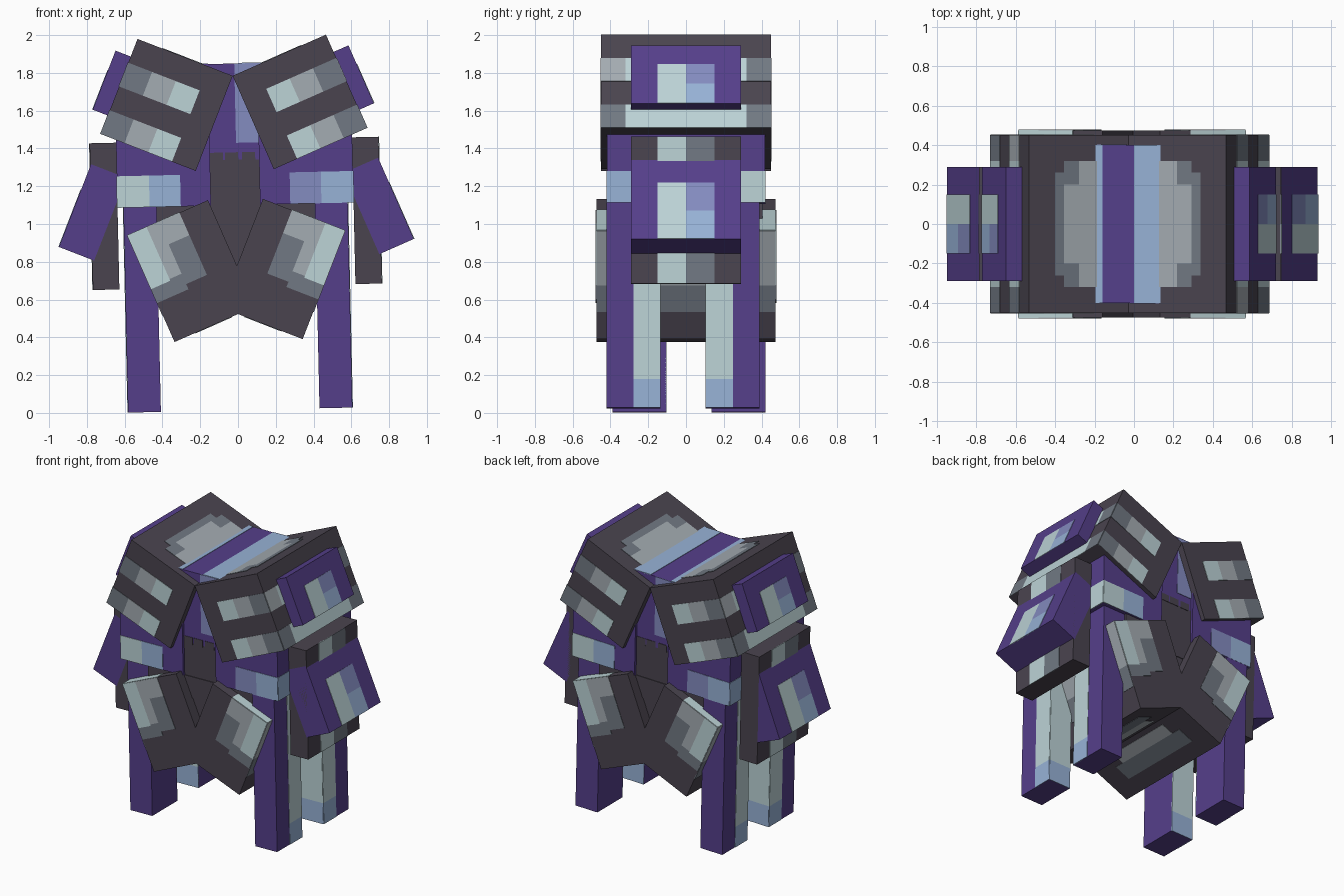
import bpy
import bmesh
from math import radians
from mathutils import Matrix, Vector

if "Cube" in bpy.data.objects:
    bpy.data.objects.remove(bpy.data.objects["Cube"])


def material(name, r, g, b):
    m = bpy.data.materials.new(name)
    lin = [(c / 255 / 12.92) if c < 11 else ((c / 255 + 0.055) / 1.055) ** 2.4 for c in (r, g, b)]
    m.use_nodes = True
    bsdf = next(n for n in m.node_tree.nodes if n.type == "BSDF_PRINCIPLED")
    bsdf.inputs["Base Color"].default_value = (*lin, 1)
    m.diffuse_color = (*lin, 1)
    return m


purple = material("purple", 85, 63, 138)
dark = material("dark_slate", 74, 68, 79)
mid = material("mid_slate", 113, 121, 131)
light = material("light_grey", 164, 172, 178)
pale = material("pale_teal", 188, 211, 214)
blue = material("light_blue", 151, 178, 214)
peri = material("periwinkle", 132, 140, 192)

# The whole body leans very slightly sideways
LEAN = Matrix.Translation((0.012, 0, 0)) @ Matrix.Rotation(radians(-1.3), 4, "Y")
FLAT = Matrix.Identity(4)
SIDES = {"left": FLAT, "right": Matrix.Rotation(radians(180), 4, "Z")}
BOTH = ("left", "right")


def frame(x, z, angle):
    return Matrix.Translation((x, 0, z)) @ Matrix.Rotation(radians(angle), 4, "Y")


def box(name, x, y, z, mat, at=FLAT, sides=BOTH):
    """Box from three ranges, repeated half a turn around for the other side."""
    mesh = bpy.data.meshes.new(name)
    bm = bmesh.new()
    bmesh.ops.create_cube(bm, size=1)
    for v in bm.verts:
        v.co = Vector(r[0] + (c + 0.5) * (r[1] - r[0]) for r, c in zip((x, y, z), v.co))
    bm.to_mesh(mesh)
    bm.free()
    mesh.materials.append(mat)
    for side in sides:
        label = name if len(sides) == 1 else side + "_" + name
        ob = bpy.data.objects.new(label, mesh)
        bpy.context.collection.objects.link(ob)
        ob.matrix_world = LEAN @ SIDES[side] @ at


def paint(name, axis, level, a, b, mat, at=FLAT, sides=BOTH):
    """Thin plate on the plane axis = level; a and b are the other two ranges."""
    ranges = [a, b]
    ranges.insert("xyz".index(axis), (level - 0.003, level + 0.003))
    box(name, *ranges, mat, at, sides)


# Core of the body
ONE = ("left",)
box("core_upper", (-0.17, 0.17), (-0.4, 0.4), (1.34, 1.85), purple, sides=ONE)
box("core_lower", (-0.17, 0.17), (-0.4, 0.4), (0.7, 1.34), dark, sides=ONE)
box("underbody", (-0.42, 0.42), (-0.405, 0.405), (0.95, 1.1), dark, sides=ONE)
paint("core_top_edge", "z", 1.85, (-0.17, -0.13), (-0.4, 0.4), blue, sides=ONE)
paint("core_top_strip", "z", 1.85, (0.03, 0.17), (-0.4, 0.4), blue, sides=ONE)
paint("core_front_strip", "y", -0.4, (0.01, 0.17), (1.43, 1.85), peri)
for i, x in enumerate((-0.13, -0.05, 0.04)):
    paint(f"core_tooth_{i}", "y", -0.4, (x, x + 0.07), (1.33, 1.38), dark)

# Roof blocks with striped ends
roof = frame(0, 1.785, -22.5)
S = 0.54
box("roof_block", (0, S), (-0.45, 0.45), (-S, 0), dark, roof)
for i, top in enumerate((-S / 4, -S * 3 / 4)):
    stripe = (top - S / 4, top)
    for face, y in (("front", -0.45), ("back", 0.45)):
        for j, mat in enumerate((pale, light, mid)):
            paint(f"roof_{face}_stripe_{i}{j}", "y", y,
                  (S * (j + 1) / 4, S * (j + 2) / 4), stripe, mat, roof)
    paint(f"roof_side_stripe_{i}", "x", S, (-0.32, 0.32), stripe, pale, roof)
    paint(f"roof_side_front_{i}", "x", S, (-0.45, -0.32), stripe, (light, mid)[i], roof)
    paint(f"roof_side_back_{i}", "x", S, (0.32, 0.45), stripe, mid, roof)
paint("roof_top_panel", "z", 0, (0.01, 0.27), (-0.32, 0.32), light, roof)
paint("roof_top_panel_middle", "z", 0, (0.27, 0.35), (-0.2, 0.2), light, roof)
paint("roof_top_panel_edge", "z", 0, (0.35, 0.4), (-0.26, 0.26), mid, roof)
for i, y in enumerate((-0.32, 0.2)):
    paint(f"roof_top_corner_{i}", "z", 0, (0.27, 0.35), (y, y + 0.12), mid, roof)


def side_guard(name, x, z, at, panel_top):
    """Purple slab with a three-colour badge reaching its lower edge."""
    box(name, x, (-0.29, 0.29), z, purple, at)
    half = (z[0] + panel_top) / 2
    paint(name + "_badge_pale", "x", x[1], (-0.15, 0), (z[0], panel_top), pale, at)
    paint(name + "_badge_top", "x", x[1], (0, 0.15), (half, panel_top), peri, at)
    paint(name + "_badge_low", "x", x[1], (0, 0.15), (z[0], half), blue, at)


side_guard("upper_guard", (0.5, 0.626), (-0.435, -0.1), roof, -0.21)
side_guard("lower_guard", (-0.2, 0), (0, 0.47), frame(0.94, 0.9, -22.5), 0.325)

# Upright side plates
box("side_plate", (0.625, 0.765), (-0.29, 0.29), (0.668, 1.445), dark)
paint("side_plate_pale", "x", 0.765, (-0.15, 0), (0.668, 1.445), pale)
paint("side_plate_grey", "x", 0.765, (0, 0.15), (0.668, 1.445), mid)

# Shoulders with a coloured band
box("shoulder", (0.13, 0.625), (-0.418, 0.418), (1.1, 1.55), purple)
band = (1.1, 1.267)
for face, y, inner, outer in (("front", -0.418, peri, blue), ("back", 0.418, blue, pale)):
    paint(f"band_{face}_inner", "y", y, (0.29, 0.455), band, inner)
    paint(f"band_{face}_outer", "y", y, (0.455, 0.625), band, outer)
paint("band_side_front", "x", 0.625, (-0.418, -0.285), band, blue)
paint("band_side_back", "x", 0.625, (0.285, 0.418), band, pale)

# Legs, pale on the corner that faces the middle
for name, y0, y1, near in (("front_leg", -0.42, -0.138, -0.138), ("back_leg", 0.107, 0.39, 0.107)):
    box(name, (0.42, 0.594), (y0, y1), (0.015, 1.12), purple)
    middle = (y0 + y1) / 2
    side = (min(middle, near), max(middle, near))
    for part, z, mat in (("foot", (0.015, 0.165), blue), ("shin", (0.165, 1.1), pale)):
        paint(f"{name}_{part}_side", "x", 0.594, side, z, mat)
        paint(f"{name}_{part}_inner", "y", near, (0.42, 0.594), z, mat)

# Lower belly blocks, meeting in a V
belly = frame(0.575, 0.952, 22.5)
box("belly_block", (-0.465, 0), (-0.475, 0.475), (-0.616, 0), dark, belly)
for face, y in (("front", -0.475), ("back", 0.475)):
    for i, (x, z, mat) in enumerate((
            ((-0.11, 0), (-0.31, 0), pale),
            ((-0.11, 0), (-0.39, -0.31), mid),
            ((-0.3, -0.11), (-0.13, 0), light),
            ((-0.18, -0.11), (-0.3, -0.13), light),
            ((-0.3, -0.18), (-0.36, -0.13), mid),
            ((-0.18, -0.11), (-0.39, -0.3), mid))):
        paint(f"belly_{face}_panel_{i}", "y", y, x, z, mat, belly)
paint("belly_side_high", "x", 0, (-0.475, 0.475), (-0.31, 0), light, belly)
paint("belly_side_low", "x", 0, (-0.475, 0.475), (-0.46, -0.31), mid, belly)
paint("belly_top_panel", "z", 0, (-0.3, 0), (-0.475, 0.475), pale, belly)
paint("belly_bottom_panel", "z", -0.616, (-0.24, -0.12), (-0.32, 0.32), mid, belly)
paint("belly_bottom_panel_inner", "z", -0.616, (-0.33, -0.24), (-0.25, 0.25), light, belly)
